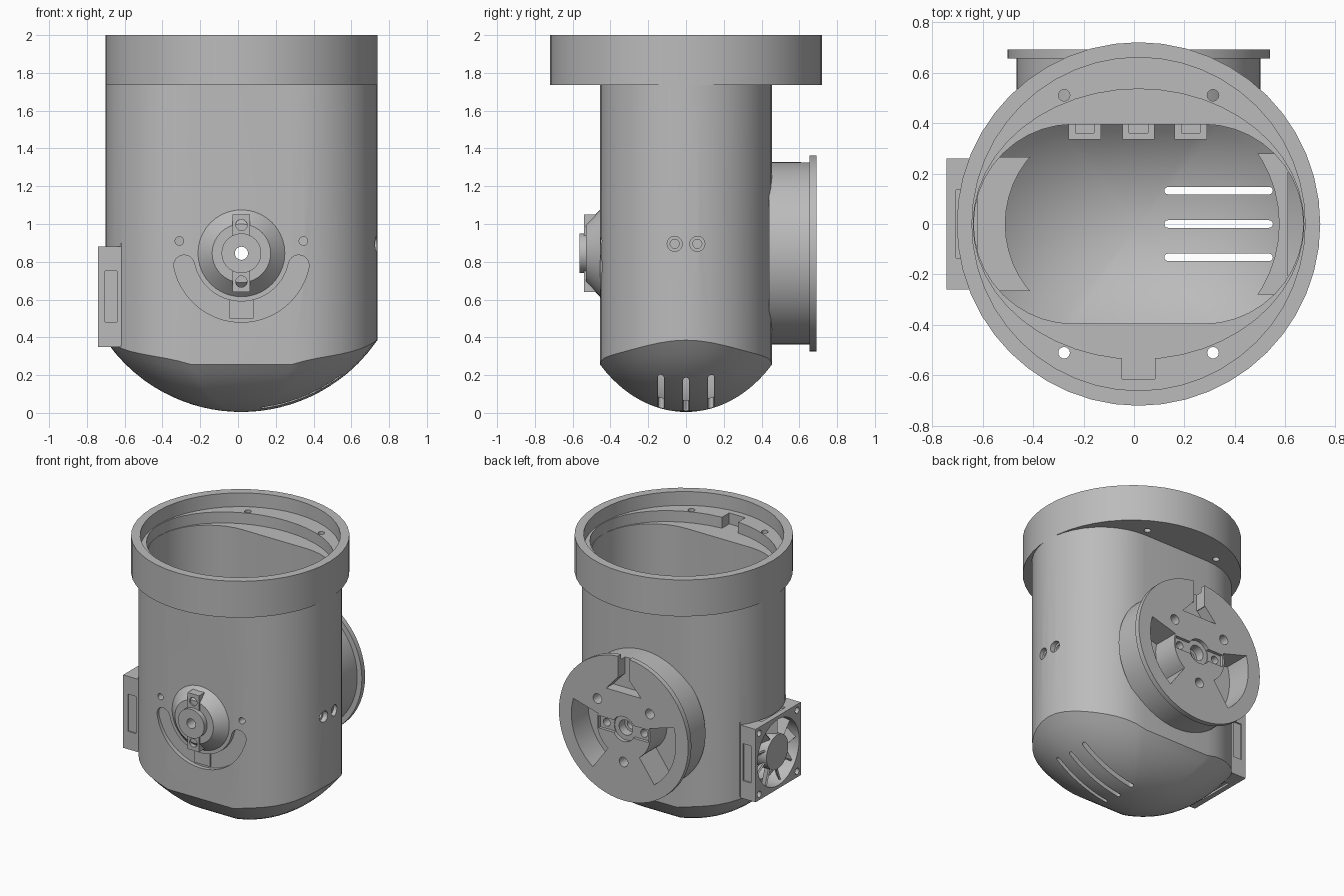
import bpy, bmesh, math
from mathutils import Matrix, Vector

if "Cube" in bpy.data.objects:
    bpy.data.objects.remove(bpy.data.objects["Cube"], do_unlink=True)

CX, HUB_Z, FAN_Z = 0.018, 0.845, 0.615   # body axis, hub height, fan height

grey = bpy.data.materials.new("plain grey")
grey.use_nodes = True
grey.diffuse_color = (0.5, 0.5, 0.5, 1)
grey.node_tree.nodes["Principled BSDF"].inputs["Base Color"].default_value = (0.5, 0.5, 0.5, 1)


def finish(name, bm):
    bmesh.ops.recalc_face_normals(bm, faces=bm.faces)
    mesh = bpy.data.meshes.new(name)
    bm.to_mesh(mesh)
    bm.free()
    mesh.materials.append(grey)
    ob = bpy.data.objects.new(name, mesh)
    bpy.context.collection.objects.link(ob)
    return ob


def prism(name, pts, axis, lo, hi, end_pts=None):
    """Extrude a 2D outline along an axis, optionally to a second outline."""
    def place(p, d):
        return {"x": (d, p[0], p[1]), "y": (p[0], d, p[1]), "z": (p[0], p[1], d)}[axis]
    bm = bmesh.new()
    a = [bm.verts.new(place(p, lo)) for p in pts]
    b = [bm.verts.new(place(p, hi)) for p in (end_pts or pts)]
    bm.faces.new(a)
    bm.faces.new(b)
    for i in range(len(a)):
        j = (i + 1) % len(a)
        bm.faces.new((a[i], a[j], b[j], b[i]))
    return finish(name, bm)


def arc(cx, cy, r, a0, a1, n):
    steps = [math.radians(a0 + (a1 - a0) * i / n) for i in range(n + 1)]
    return [(cx + r * math.cos(t), cy + r * math.sin(t)) for t in steps]


def circle(cx, cy, r, n=32, ry=None):
    return [(x, cy + (y - cy) * (ry or r) / r) for x, y in arc(cx, cy, r, 0, 360, n)[:-1]]


def rect(x0, x1, y0, y1):
    return [(x0, y0), (x1, y0), (x1, y1), (x0, y1)]


def stadium(half, r, n=20):
    return arc(CX + half, 0, r, -90, 90, n) + arc(CX - half, 0, r, 90, 270, n)


def cut(targets, cutters):
    for ob in targets:
        for c in cutters:
            m = ob.modifiers.new("cut", "BOOLEAN")
            m.operation, m.solver, m.object = "DIFFERENCE", "EXACT", c
        bpy.context.view_layer.update()
        ev = ob.evaluated_get(bpy.context.evaluated_depsgraph_get())
        mesh = bpy.data.meshes.new_from_object(ev)
        ob.modifiers.clear()
        ob.data = mesh
    for c in cutters:
        bpy.data.objects.remove(c, do_unlink=True)


def c_prism(*args):
    ob = prism("cutter", *args)
    ob.hide_render = True
    return ob


# Body: hollow stadium tube closed by a curved bottom
def dome(x, y):
    return 0.877 - math.sqrt(0.76 - x * x) + 0.598 - math.sqrt(0.358 - y * y)


def shell_rings(bm, outline, lift, steps=14):
    rings = []
    for k in range(1, steps + 1):
        s = k / steps
        ring = []
        for x, y in outline:
            px, py = (x - CX) * s, y * s
            ring.append(bm.verts.new((CX + px, py, dome(px, py) + lift)))
        rings.append(ring)
    rings.append([bm.verts.new((x, y, 1.74)) for x, y in outline])
    tip = bm.verts.new((CX, 0, dome(0, 0) + lift))
    for i in range(len(outline)):
        bm.faces.new((tip, rings[0][i], rings[0][(i + 1) % len(outline)]))
    for a, b in zip(rings, rings[1:]):
        bridge(bm, a, b)
    return rings[-1]


def bridge(bm, a, b):
    for i in range(len(a)):
        j = (i + 1) % len(a)
        bm.faces.new((a[i], a[j], b[j], b[i]))


inner_outline = stadium(0.258, 0.395)
bm = bmesh.new()
bridge(bm, shell_rings(bm, stadium(0.265, 0.455), 0), shell_rings(bm, inner_outline, 0.055))
body = finish("body_shell", bm)

# Body openings: bottom vents, side screws, front slot, shaft and fan seat
cuts = []
for y in (-0.132, 0, 0.132):
    cuts.append(c_prism(arc(0.535, y, 0.015, -90, 90, 6) + arc(0.135, y, 0.015, 90, 270, 6),
                        "z", -0.1, 0.42))
for y in (-0.06, 0.06):
    cuts += [c_prism(circle(y, 0.895, 0.04, 20), "x", 0.7, 0.8),
             c_prism(circle(y, 0.895, 0.024, 20), "x", 0.6, 0.8)]
for s in (-1, 1):
    cuts.append(c_prism(circle(CX + s * 0.328, 0.91, 0.023, 16), "y", -0.5, -0.3))
cap = math.radians(12)
cap_x, cap_z = 0.31 * math.cos(cap), HUB_Z - 0.31 * math.sin(cap)
smile = (arc(CX, HUB_Z, 0.365, 192, 348, 32) + arc(CX + cap_x, cap_z, 0.055, -12, 168, 10)[1:-1]
         + arc(CX, HUB_Z, 0.255, 348, 192, 32) + arc(CX - cap_x, cap_z, 0.055, 12, 192, 10)[1:-1])
cuts.append(c_prism(smile, "y", -0.5, -0.425))
cuts.append(c_prism(circle(CX, HUB_Z, 0.035, 24), "y", -0.6, 0.6))
cuts.append(c_prism(rect(-0.26, 0.26, 0.35, 0.88), "x", -0.8, -0.62))
cut([body], cuts)
prism("front_slot_tab", rect(CX - 0.063, CX + 0.063, 0.5, 0.6), "y", -0.44, -0.42)

# Collar with stepped ledge, key notch and screw holes
collar = prism("top_collar", circle(CX, 0, 0.72, 48), "z", 1.735, 2.0)
cuts = [c_prism(circle(CX, 0, 0.66, 48), "z", 1.9, 2.1),
        c_prism(circle(CX, 0, 0.655, 48, 0.535), "z", 1.82, 2.1),
        c_prism(inner_outline, "z", 1.6, 2.1),
        c_prism(rect(CX - 0.065, CX + 0.065, -0.615, -0.45), "z", 1.82, 2.1)]
for sx in (-1, 1):
    for y in (-0.51, 0.51):
        cuts.append(c_prism(circle(CX + sx * 0.295, y, 0.023, 16), "z", 1.6, 2.1))
cut([collar], cuts)

# Inner pads behind the fan and the side screws
fan_pad = prism("fan_pad", rect(-0.62, -0.41, -0.265, 0.265), "z", 0.36, 0.9)
cut([fan_pad], [c_prism(circle(-0.1, 0, 0.41, 48), "z", 0.2, 1.0),
                c_prism(circle(0, FAN_Z, 0.22), "x", -0.7, -0.3)])
screw_pad = prism("screw_pad", rect(0.48, 0.61, -0.28, 0.28), "z", 0.8, 0.99)
cut([screw_pad], [c_prism(circle(0.075, 0, 0.5, 48), "z", 0.7, 1.1)])

# Three clips on the inner back wall
for x in (-0.195, CX, 0.225):
    clip = prism("inner_clip", rect(x - 0.064, x + 0.064, 0.335, 0.41), "z", 1.0, 1.12)
    cut([clip], [c_prism(rect(x - 0.037, x + 0.037, 0.36, 0.396), "z", 1.05, 1.2)])

# Front hub: cone, cap and two drilled lugs
cone = prism("front_cone", circle(CX, HUB_Z, 0.235, 40), "y", -0.45, -0.53,
             circle(CX, HUB_Z, 0.155, 40))
hub_cap = prism("front_hub_cap", circle(CX, HUB_Z, 0.105, 40), "y", -0.565, -0.52)
cut([cone, hub_cap], [c_prism(circle(CX, HUB_Z, 0.035, 24), "y", -0.7, -0.3)])
for s in (-1, 1):
    z = HUB_Z + s * 0.15
    lug = prism("front_lug", rect(CX - 0.046, CX + 0.046, z - 0.055, z + 0.055), "y", -0.54, -0.455)
    cut([lug], [c_prism(circle(CX, z, 0.03, 20), "y", -0.6, -0.5)])

# Back drum and flange with windows, hub pocket, holes and top key slot
drum = prism("back_drum", circle(CX, HUB_Z, 0.483, 64), "y", 0.44, 0.66)
flange = prism("back_flange", circle(CX, HUB_Z, 0.52, 64), "y", 0.655, 0.692)
cuts = [c_prism(circle(CX, HUB_Z, 0.035, 24), "y", 0.4, 0.8),
        c_prism(circle(CX, HUB_Z, 0.055, 24), "y", 0.6, 0.8),
        c_prism(circle(CX, HUB_Z, 0.09), "y", 0.665, 0.8),
        c_prism(rect(CX - 0.2, CX + 0.2, HUB_Z - 0.045, HUB_Z + 0.045), "y", 0.67, 0.8),
        c_prism(rect(CX - 0.045, CX + 0.045, HUB_Z + 0.34, HUB_Z + 0.6), "y", 0.61, 0.8),
        c_prism([(CX - 0.14, HUB_Z + 0.26), (CX + 0.14, HUB_Z + 0.26),
                 (CX + 0.05, HUB_Z + 0.36), (CX - 0.05, HUB_Z + 0.36)], "y", 0.61, 0.8)]
for s in (-1, 1):
    window = arc(0, 0, 0.42, -54, 16, 16) + arc(0, 0, 0.215, 16, -54, 10)
    cuts.append(c_prism([(CX + s * x, HUB_Z + z) for x, z in window], "y", 0.5, 0.8))
    cuts.append(c_prism(circle(CX + s * 0.15, HUB_Z, 0.028, 16), "y", 0.6, 0.8))
for x, z in ((-0.21, 0.165), (0.21, 0.165), (0, -0.24)):
    cuts.append(c_prism(circle(CX + x, HUB_Z + z, 0.035, 20), "y", 0.6, 0.8))
cut([drum, flange], cuts)

# Fan frame with bore, corner holes and waisted sides
frame = prism("fan_frame", rect(-0.26, 0.26, FAN_Z - 0.265, FAN_Z + 0.265), "x", -0.742, -0.62)
cuts = [c_prism(circle(0, FAN_Z, 0.24, 40), "x", -0.8, -0.5)]
for s in (-1, 1):
    edge = sorted((s * 0.25, s * 0.4))
    cuts.append(c_prism(rect(*edge, FAN_Z - 0.135, FAN_Z + 0.135), "x", -0.705, -0.64))
    cuts.append(c_prism(rect(-0.135, 0.135, FAN_Z + edge[0], FAN_Z + edge[1]), "x", -0.705, -0.64))
    for t in (-1, 1):
        cuts.append(c_prism(circle(s * 0.218, FAN_Z + t * 0.222, 0.023, 16), "x", -0.8, -0.5))
cut([frame], cuts)
prism("fan_hub", circle(0, FAN_Z, 0.125), "x", -0.735, -0.64)


def spokes(name, count, size, radius, x, pitch):
    bm = bmesh.new()
    for i in range(count):
        mat = (Matrix.Translation((x, 0, FAN_Z)) @ Matrix.Rotation(math.tau * i / count, 4, "X")
               @ Matrix.Translation((0, 0, radius)) @ Matrix.Rotation(pitch, 4, "Z")
               @ Matrix.Diagonal(Vector((*size, 1))))
        bmesh.ops.create_cube(bm, size=1, matrix=mat)
    finish(name, bm)


spokes("fan_blades", 9, (0.08, 0.012, 0.13), 0.168, -0.685, 0.7)
spokes("fan_struts", 3, (0.015, 0.025, 0.15), 0.175, -0.635, 0)

# Smooth curved walls while keeping hard edges
bpy.ops.object.select_all(action="DESELECT")
for ob in bpy.context.collection.objects:
    if ob.type == "MESH" and ob.data.materials and ob.data.materials[0] == grey:
        ob.select_set(True)
        bpy.context.view_layer.objects.active = ob
bpy.ops.object.shade_smooth_by_angle(angle=math.radians(30))
